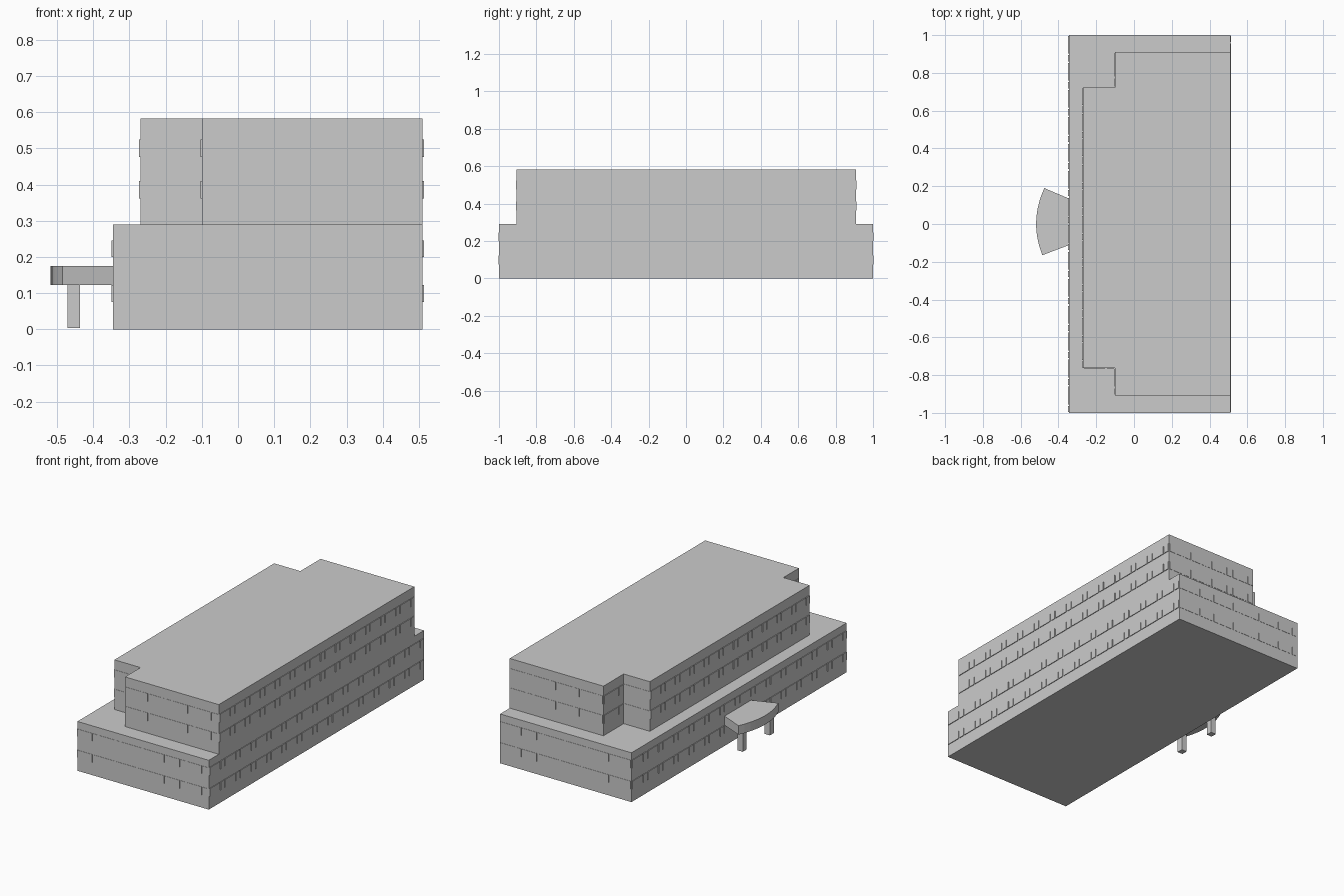
import bpy, bmesh, math
from mathutils import Vector

if "Cube" in bpy.data.objects:
    bpy.data.objects.remove(bpy.data.objects["Cube"])

grey = bpy.data.materials.new("light_concrete_grey")
grey.diffuse_color = (0.6, 0.6, 0.6, 1)
grey.use_nodes = True
grey.node_tree.nodes["Principled BSDF"].inputs["Base Color"].default_value = grey.diffuse_color


def finish(name, bm):
    bmesh.ops.recalc_face_normals(bm, faces=bm.faces[:])
    mesh = bpy.data.meshes.new(name)
    bm.to_mesh(mesh)
    bm.free()
    mesh.materials.append(grey)
    ob = bpy.data.objects.new(name, mesh)
    bpy.context.collection.objects.link(ob)
    return ob


def prism(name, outline, z0, z1):
    """Extrude a plan outline from z0 to z1."""
    bm = bmesh.new()
    base = bm.faces.new([bm.verts.new((x, y, z0)) for x, y in outline])
    up = bmesh.ops.extrude_face_region(bm, geom=[base], use_keep_orig=True)
    for v in up["geom"]:
        if isinstance(v, bmesh.types.BMVert):
            v.co.z = z1
    return finish(name, bm)


def add_box(bm, lo, hi):
    vs = bmesh.ops.create_cube(bm, size=1)["verts"]
    for v in vs:
        v.co = Vector([lo[i] if v.co[i] < 0 else hi[i] for i in range(3)])


def window_band(name, a, b, z0, z1, count, depth=0.003):
    """Row of thin window plates along a wall from a to b, outward to the right."""
    a, b = Vector(a), Vector(b)
    d = (b - a).normalized()
    out = Vector((d.y, -d.x)) * depth
    step = (b - a).length / count
    bm = bmesh.new()
    for i in range(count):
        # a wide pane and a narrow pane in each bay
        for s, e in ((0.03, 0.68), (0.74, 0.97)):
            p, q = a + d * step * (i + s), a + d * step * (i + e) + out
            add_box(bm, (min(p.x, q.x), min(p.y, q.y), z0),
                    (max(p.x, q.x), max(p.y, q.y), z1))
    finish(name, bm)


# main building masses (counter-clockwise plans)
podium = [(-0.345, -1), (0.51, -1), (0.51, 1), (-0.345, 1)]
tower = [(-0.10, -0.907), (0.51, -0.907), (0.51, 0.91), (-0.10, 0.91),
         (-0.10, 0.722), (-0.27, 0.722), (-0.27, -0.763), (-0.10, -0.763)]
prism("lower_storeys", podium, 0, 0.29)
prism("upper_storeys", tower, 0.29, 0.582)

# window rows on every wall
for plan, label, rows in ((podium, "lower", ((0.075, 0.122), (0.2, 0.246))),
                          (tower, "upper", ((0.362, 0.41), (0.476, 0.524)))):
    for i, a in enumerate(plan):
        b = plan[(i + 1) % len(plan)]
        length = math.dist(a, b)
        along_y = abs(a[0] - b[0]) < 1e-6
        for z0, z1 in rows:
            window_band(f"{label}_windows", a, b, z0, z1,
                        max(1, round(length / 0.14)),
                        0.004 if along_y else 0.0015)

# curved entrance canopy: arc through its outer edge
n = 10
cx, cy, r = 0.01, -0.0, 0.0
arc = []
p0, p1, p2 = Vector((-0.475, 0.19)), Vector((-0.518, 0.012)), Vector((-0.485, -0.165))
for i in range(n + 1):
    t = i / n
    # quadratic through the three points
    arc.append(p0 * (1 - t) * (1 - 2 * t) + p1 * 4 * t * (1 - t) + p2 * t * (2 * t - 1))
prism("entrance_canopy", [(p.x, p.y) for p in arc] + [(-0.345, -0.112), (-0.345, 0.135)],
      0.122, 0.175)

# canopy posts
bm = bmesh.new()
for y in (-0.125, 0.127):
    add_box(bm, (-0.471, y - 0.018, 0.003), (-0.437, y + 0.018, 0.123))
finish("canopy_posts", bm)
